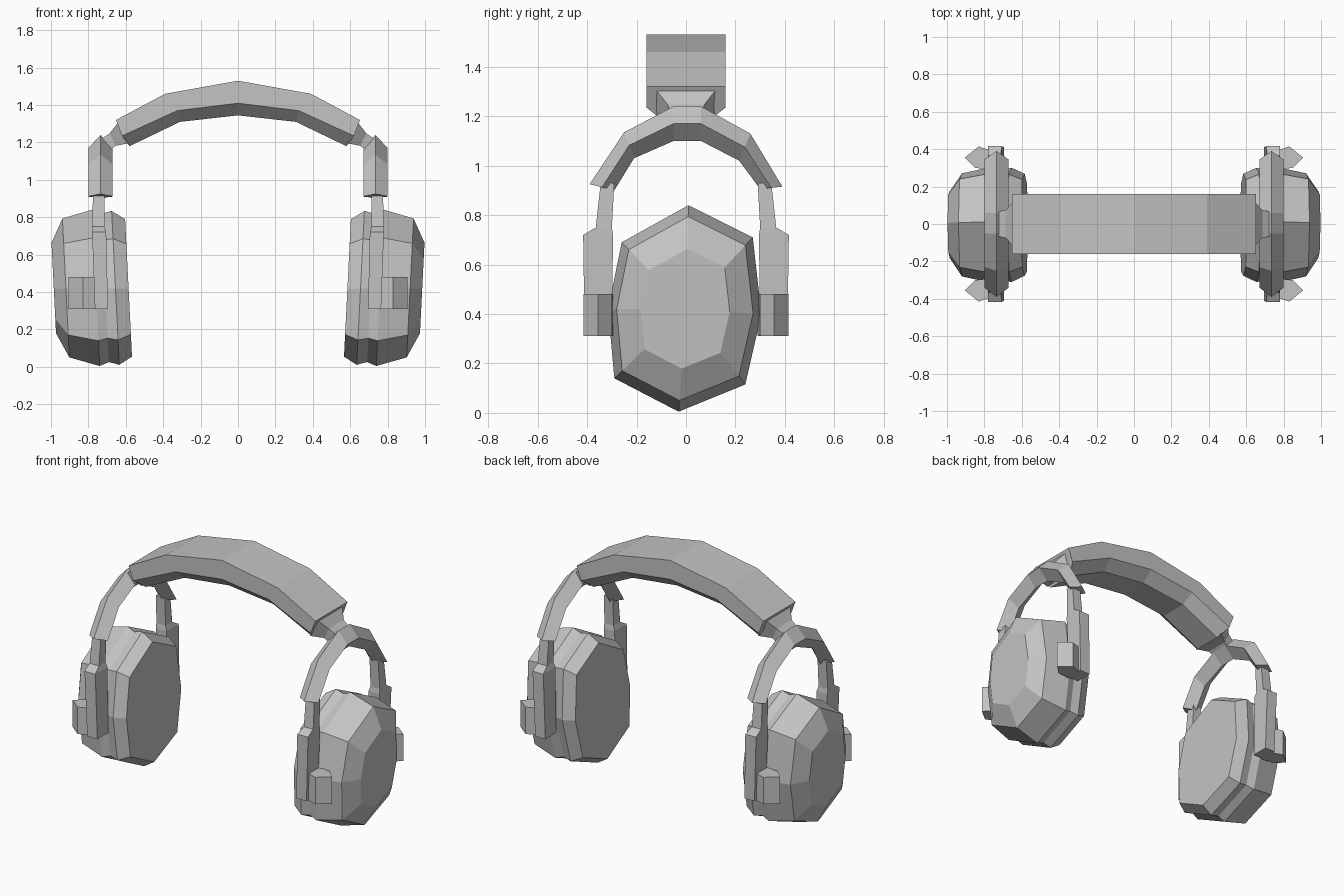
import bpy
import bmesh

cube = bpy.data.objects.get("Cube")
if cube:
    bpy.data.objects.remove(cube, do_unlink=True)

# Single matte grey for every part
grey = bpy.data.materials.new("plain_grey")
grey.use_nodes = True
GREY = (0.55, 0.55, 0.55, 1)
grey.diffuse_color = GREY
grey.node_tree.nodes["Principled BSDF"].inputs["Base Color"].default_value = GREY


def loft(name, rings, mirror=True):
    """Skin a list of equal-sized vertex rings, cap both ends, mirror across x."""
    bm = bmesh.new()
    loops = [[bm.verts.new(p) for p in ring] for ring in rings]
    n = len(rings[0])
    for a, b in zip(loops, loops[1:]):
        for i in range(n):
            j = (i + 1) % n
            bm.faces.new((a[i], a[j], b[j], b[i]))
    bm.faces.new(loops[0])
    bm.faces.new(loops[-1])
    bmesh.ops.recalc_face_normals(bm, faces=bm.faces)
    mesh = bpy.data.meshes.new(name)
    bm.to_mesh(mesh)
    bm.free()
    mesh.materials.append(grey)
    obj = bpy.data.objects.new(name, mesh)
    bpy.context.collection.objects.link(obj)
    if mirror:
        obj.modifiers.new("mirror", 'MIRROR')
    return obj


def rect(z, x0, x1, y0, y1):
    return [(x0, y0, z), (x1, y0, z), (x1, y1, z), (x0, y1, z)]


# Ear cups: one eight-sided outline scaled along the sideways axis, slightly tilted
outline = [(0.01, 0.84), (0.27, 0.71), (0.305, 0.40), (0.24, 0.115),
           (-0.03, 0.005), (-0.29, 0.14), (-0.315, 0.42), (-0.26, 0.69)]
MID = 0.42


def cup_ring(x, s):
    ring = []
    for y, z in outline:
        dz = (z - MID) * s
        ring.append((x + 0.05 * dz, y * s, MID + dz))
    return ring


cup_profile = [(0.585, 0.88), (0.655, 0.985), (0.71, 0.95),
               (0.76, 1.0), (0.92, 0.89), (0.985, 0.58)]
loft("ear_cup", [cup_ring(x, s) for x, s in cup_profile])

# Yoke arches: diamond section swept over the top of each cup
outer = [(-0.39, 0.925), (-0.25, 1.135), (-0.05, 1.24),
         (0.06, 1.24), (0.26, 1.13), (0.39, 0.915)]
inner = [(-0.29, 0.90), (-0.21, 1.03), (-0.05, 1.10),
         (0.06, 1.10), (0.215, 1.02), (0.30, 0.905)]
arch = []
for (yo, zo), (yi, zi) in zip(outer, inner):
    ym, zm = (yo + yi) / 2, (zo + zi) / 2
    arch.append([(0.735, yo, zo), (0.80, ym, zm), (0.735, yi, zi), (0.67, ym, zm)])
loft("yoke_arch", arch)

# Yoke legs with thin necks, and the pivot blocks that grip the cups
pivot = [(0.76, 0.39), (0.83, 0.415), (0.905, 0.355), (0.85, 0.30), (0.76, 0.29)]
for label, side in (("front", -1), ("back", 1)):
    leg = [rect(0.31, 0.695, 0.765, 0.30, 0.41),
           rect(0.72, 0.705, 0.78, 0.295, 0.416),
           rect(0.75, 0.715, 0.78, 0.30, 0.365),
           rect(0.93, 0.715, 0.775, 0.29, 0.345)]
    loft(label + "_yoke_leg", [[(x, side * y, z) for x, y, z in r] for r in leg])
    loft(label + "_pivot_block",
         [[(x, side * y, z) for x, y in pivot] for z in (0.31, 0.48)])

# Headband: broad top, straight sides, chamfered underside.
# Each station holds (x, z) of the top edge, the side's lower edge and the underside.
half = [((0, 1.53), (0, 1.41), (0, 1.345)),
        ((0.39, 1.46), (0.325, 1.37), (0.31, 1.31)),
        ((0.652, 1.32), (0.62, 1.235), (0.58, 1.18))]


def band_ring(station, sign):
    widths = (0.16, 0.16, 0.09)
    pts = [(sign * x, w, z) for (x, z), w in zip(station, widths)]
    return pts + [(x, -y, z) for x, y, z in reversed(pts)]


band = [band_ring(s, -1) for s in reversed(half[1:])] + [band_ring(s, 1) for s in half]
loft("headband", band, mirror=False)

# Tapered links between headband and yokes
links = [(0.615, 1.25, 0.12, 0.055), (0.67, 1.215, 0.075, 0.033), (0.735, 1.17, 0.06, 0.035)]
loft("headband_link",
     [[(x + 0.5 * t, -w, z + t), (x + 0.5 * t, w, z + t),
       (x - 0.5 * t, w, z - t), (x - 0.5 * t, -w, z - t)] for x, z, w, t in links])
